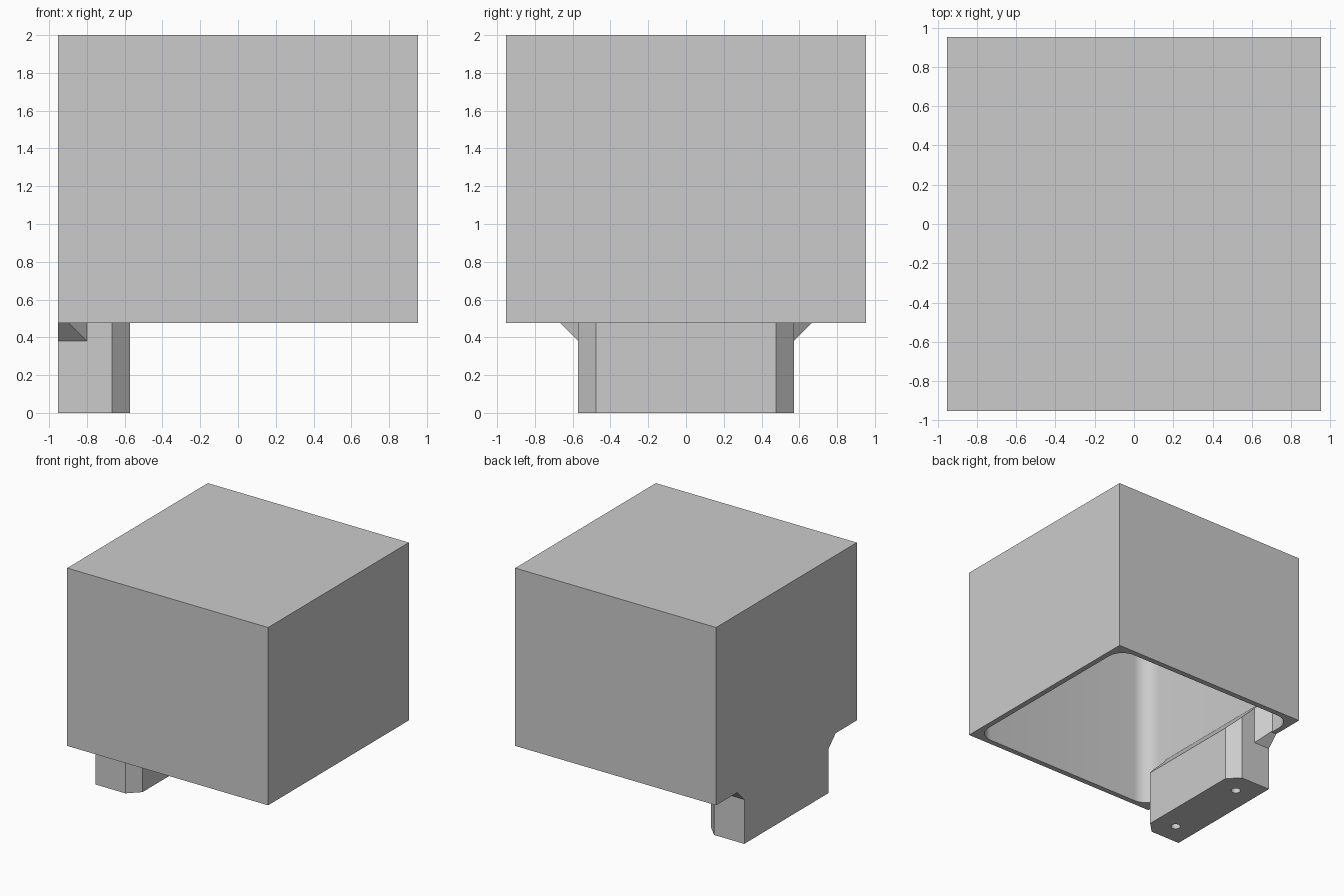
import bpy, bmesh, math
from mathutils import Vector

if "Cube" in bpy.data.objects:
    bpy.data.objects.remove(bpy.data.objects["Cube"], do_unlink=True)

U = 2 / 21            # design unit
HALF, FLOOR, TOP = 10, 5, 21
WALL, FILLET = 0.5, 1.5

grey = bpy.data.materials.new("plain grey")
grey.use_nodes = True
grey.diffuse_color = (0.6, 0.6, 0.6, 1)
grey.node_tree.nodes["Principled BSDF"].inputs["Base Color"].default_value = (0.6, 0.6, 0.6, 1)


def prism(name, outline, z0, z1, cut=None):
    """Extrude an outline upward; cut = (point, normal) removes the normal side."""
    bm = bmesh.new()
    face = bm.faces.new([bm.verts.new(Vector((x, y, z0)) * U) for x, y in outline])
    ext = bmesh.ops.extrude_face_region(bm, geom=[face])
    verts = [g for g in ext["geom"] if isinstance(g, bmesh.types.BMVert)]
    bmesh.ops.translate(bm, verts=verts, vec=(0, 0, (z1 - z0) * U))
    if cut:
        geom = bm.verts[:] + bm.edges[:] + bm.faces[:]
        bmesh.ops.bisect_plane(bm, geom=geom, dist=1e-5, plane_co=Vector(cut[0]) * U,
                               plane_no=cut[1], clear_outer=True)
        bmesh.ops.holes_fill(bm, edges=bm.edges[:])
    bmesh.ops.recalc_face_normals(bm, faces=bm.faces[:])
    mesh = bpy.data.meshes.new(name)
    bm.to_mesh(mesh)
    bm.free()
    mesh.materials.append(grey)
    obj = bpy.data.objects.new(name, mesh)
    bpy.context.collection.objects.link(obj)
    return obj


def arc(cx, cy, r, start, end, steps):
    return [(cx + r * math.cos(a), cy + r * math.sin(a))
            for a in (math.radians(start + (end - start) * i / steps) for i in range(steps + 1))]


def carve(obj, cutter):
    """Subtract the cutter, then smooth the rounded walls."""
    mod = obj.modifiers.new("carve", 'BOOLEAN')
    mod.operation, mod.solver, mod.object = 'DIFFERENCE', 'EXACT', cutter
    bpy.ops.object.select_all(action='DESELECT')
    bpy.context.view_layer.objects.active = obj
    obj.select_set(True)
    bpy.ops.object.modifier_apply(modifier=mod.name)
    bpy.data.objects.remove(cutter, do_unlink=True)
    bpy.ops.object.shade_smooth_by_angle()


def mirrored(half):
    """Complete an outline across y = 0."""
    return half + [(x, -y) for x, y in reversed(half)]


# Hollow cover, open below, with rounded inner corners
cover = prism("cover", mirrored([(-HALF, HALF), (HALF, HALF)]), FLOOR, TOP)
c = HALF - WALL - FILLET
cavity = []
for sx, sy, start in ((1, 1, 0), (-1, 1, 90), (-1, -1, 180), (1, -1, 270)):
    cavity += arc(sx * c, sy * c, FILLET, start, start + 90, 10)
carve(cover, prism("cavity_cutter", cavity, FLOOR - 1, TOP - WALL))

# Mounting foot below the rim, with two screw holes
foot = prism("mounting_foot", mirrored([(-10, 6), (-7, 6), (-6, 5)]), 0, FLOOR)
for y in (-4, 4):
    carve(foot, prism("hole_cutter", arc(-8, y, 0.4, 0, 345, 23), -1, 4))

# Sloped web that carries the foot up the inner wall
prism("sloped_web", mirrored([(-9.7, 7.1), (-9.5, 7.1), (-8.4, 6), (-7, 6), (-6, 5)]),
      FLOOR, 9, cut=((-6, 0, FLOOR), (1, 0, 1)))

# Small gussets at both ends of the foot
for side, label in ((-1, "front"), (1, "back")):
    outline = [(-10, 6), (-8.4, 6), (-9.4, 7), (-10, 7)]
    prism(label + "_gusset", [(x, y * side) for x, y in outline], 4, FLOOR,
          cut=((0, 6 * side, 4), (0, side, -1)))
